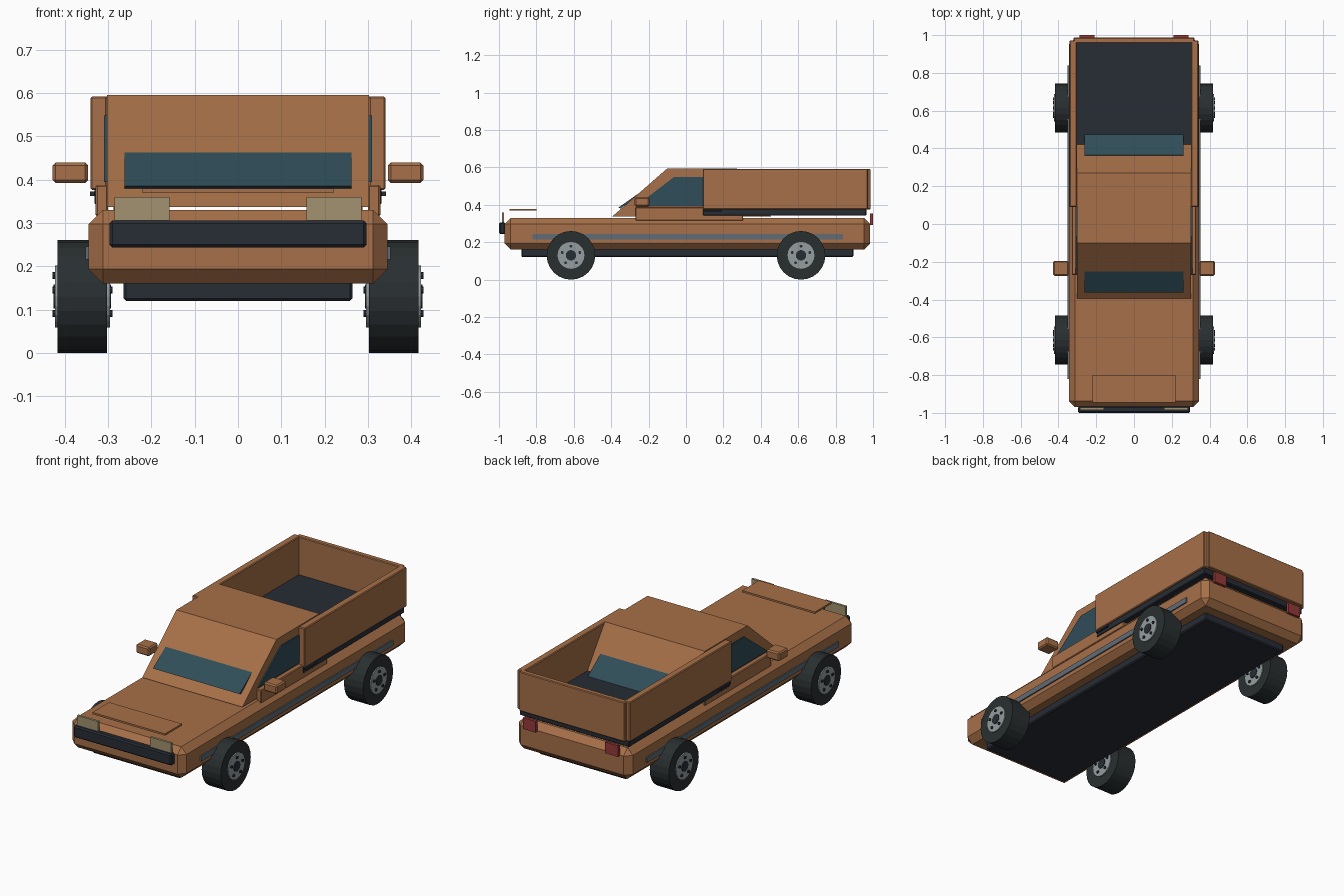
import bpy, bmesh
from math import pi, cos, sin
from mathutils import Matrix, Vector

if "Cube" in bpy.data.objects:
    bpy.data.objects.remove(bpy.data.objects["Cube"])


def mat(name, r, g, b):
    m = bpy.data.materials.new(name)
    m.diffuse_color = (r, g, b, 1)
    m.use_nodes = True
    m.node_tree.nodes["Principled BSDF"].inputs["Base Color"].default_value = m.diffuse_color
    return m


PAINT = mat("paint", 0.38, 0.16, 0.065)
DARK = mat("dark_trim", 0.02, 0.026, 0.036)
RUBBER = mat("rubber", 0.022, 0.028, 0.03)
GLASS = mat("glass", 0.03, 0.075, 0.1)
STEEL = mat("steel", 0.3, 0.34, 0.35)
STRIP = mat("strip", 0.12, 0.15, 0.18)
LAMP = mat("lamp", 0.36, 0.29, 0.16)
RED = mat("red_lamp", 0.3, 0.04, 0.04)


def finish(bm, name, material):
    bmesh.ops.recalc_face_normals(bm, faces=bm.faces)
    me = bpy.data.meshes.new(name)
    bm.to_mesh(me)
    bm.free()
    me.materials.append(material)
    ob = bpy.data.objects.new(name, me)
    bpy.context.collection.objects.link(ob)
    return ob


def box(name, material, x, y, z, bevel=0):
    """Box from (min, max) ranges, with an optional one-step chamfer."""
    bm = bmesh.new()
    bmesh.ops.create_cube(bm, size=1)
    for v in bm.verts:
        v.co = [r[0] + (c + 0.5) * (r[1] - r[0]) for c, r in zip(v.co, (x, y, z))]
    if bevel:
        bmesh.ops.bevel(bm, geom=bm.edges[:], offset=bevel, segments=1, affect='EDGES')
    return finish(bm, name, material)


def pair(name, material, x, y, z, bevel=0):
    box(name + "_right", material, x, y, z, bevel)
    box(name + "_left", material, (-x[1], -x[0]), y, z, bevel)


def prism(name, material, profile, x0, x1):
    """Side profile of (y, z) points extruded across x."""
    bm = bmesh.new()
    f = bm.faces.new([bm.verts.new((x0, y, z)) for y, z in profile])
    g = bmesh.ops.extrude_face_region(bm, geom=[f])["geom"]
    bmesh.ops.translate(bm, vec=(x1 - x0, 0, 0),
                        verts=[v for v in g if isinstance(v, bmesh.types.BMVert)])
    return finish(bm, name, material)


def disc(bm, radius, x0, x1, y, z, sides):
    m = Matrix.Translation(((x0 + x1) / 2, y, z)) @ Matrix.Rotation(pi / 2, 4, 'Y')
    bmesh.ops.create_cone(bm, cap_ends=True, segments=sides, radius1=radius,
                          radius2=radius, depth=abs(x1 - x0), matrix=m)


# lower body, chassis and trim
box("lower_body", PAINT, (-0.345, 0.345), (-0.97, 0.985), (0.16, 0.33), 0.033)
box("chassis", DARK, (-0.265, 0.265), (-0.88, 0.895), (0.12, 0.175), 0.006)
box("front_bumper", DARK, (-0.297, 0.297), (-1.0, -0.965), (0.243, 0.306), 0.007)
box("hood_panel", PAINT, (-0.22, 0.22), (-0.945, -0.8), (0.369, 0.379))
pair("headlight", LAMP, (0.158, 0.285), (-0.985, -0.972), (0.302, 0.36))
pair("tail_light", RED, (0.21, 0.288), (0.984, 1.0), (0.292, 0.353))
pair("side_strip", STRIP, (0.335, 0.352), (-0.82, 0.84), (0.215, 0.245))

# cab with sloped front and rear
prism("cab", PAINT, [(-0.395, 0.337), (-0.1, 0.595), (0.27, 0.595), (0.455, 0.337)],
      -0.303, 0.303)
prism("windshield", GLASS, [(-0.362, 0.385), (-0.245, 0.467), (-0.24, 0.46), (-0.35, 0.38)],
      -0.262, 0.262)
prism("rear_window", GLASS, [(0.475, 0.385), (0.366, 0.467), (0.358, 0.46), (0.465, 0.38)],
      -0.262, 0.262)
side_glass = [(-0.265, 0.395), (-0.065, 0.548), (0.24, 0.548), (0.29, 0.395)]
for s, side in ((1, "right"), (-1, "left")):
    prism("side_window_" + side, GLASS, side_glass, s * 0.298, s * 0.309)
pair("door_panel", PAINT, (0.3, 0.329), (-0.27, 0.305), (0.315, 0.388), 0.004)
pair("door_handle", DARK, (0.325, 0.342), (0.1, 0.19), (0.362, 0.373))
pair("mirror", PAINT, (0.346, 0.428), (-0.275, -0.195), (0.392, 0.44), 0.007)

# open cargo bed
box("bed_floor", DARK, (-0.332, 0.332), (0.09, 0.965), (0.342, 0.384), 0.004)
pair("bed_side", PAINT, (0.302, 0.341), (0.09, 0.972), (0.376, 0.592), 0.004)
box("tailgate", PAINT, (-0.32, 0.32), (0.957, 0.987), (0.376, 0.592), 0.004)

# wheels: tyre, hub, cap and five bolts on both faces
for s, side in ((1, "right"), (-1, "left")):
    for y, end in ((-0.615, "front"), (0.615, "rear")):
        tag = f"_{end}_{side}"
        tyre, hub, cap = bmesh.new(), bmesh.new(), bmesh.new()
        disc(tyre, 0.13, s * 0.302, s * 0.417, y, 0.13, 24)
        disc(hub, 0.072, s * 0.296, s * 0.423, y, 0.13, 20)
        disc(cap, 0.028, s * 0.293, s * 0.426, y, 0.13, 14)
        for i in range(5):
            a = pi / 2 + i * 2 * pi / 5
            disc(cap, 0.008, s * 0.29, s * 0.429, y + 0.049 * cos(a), 0.13 + 0.049 * sin(a), 8)
        finish(tyre, "tyre" + tag, RUBBER)
        finish(hub, "hub" + tag, STEEL)
        finish(cap, "hub_cap_and_bolts" + tag, DARK)
